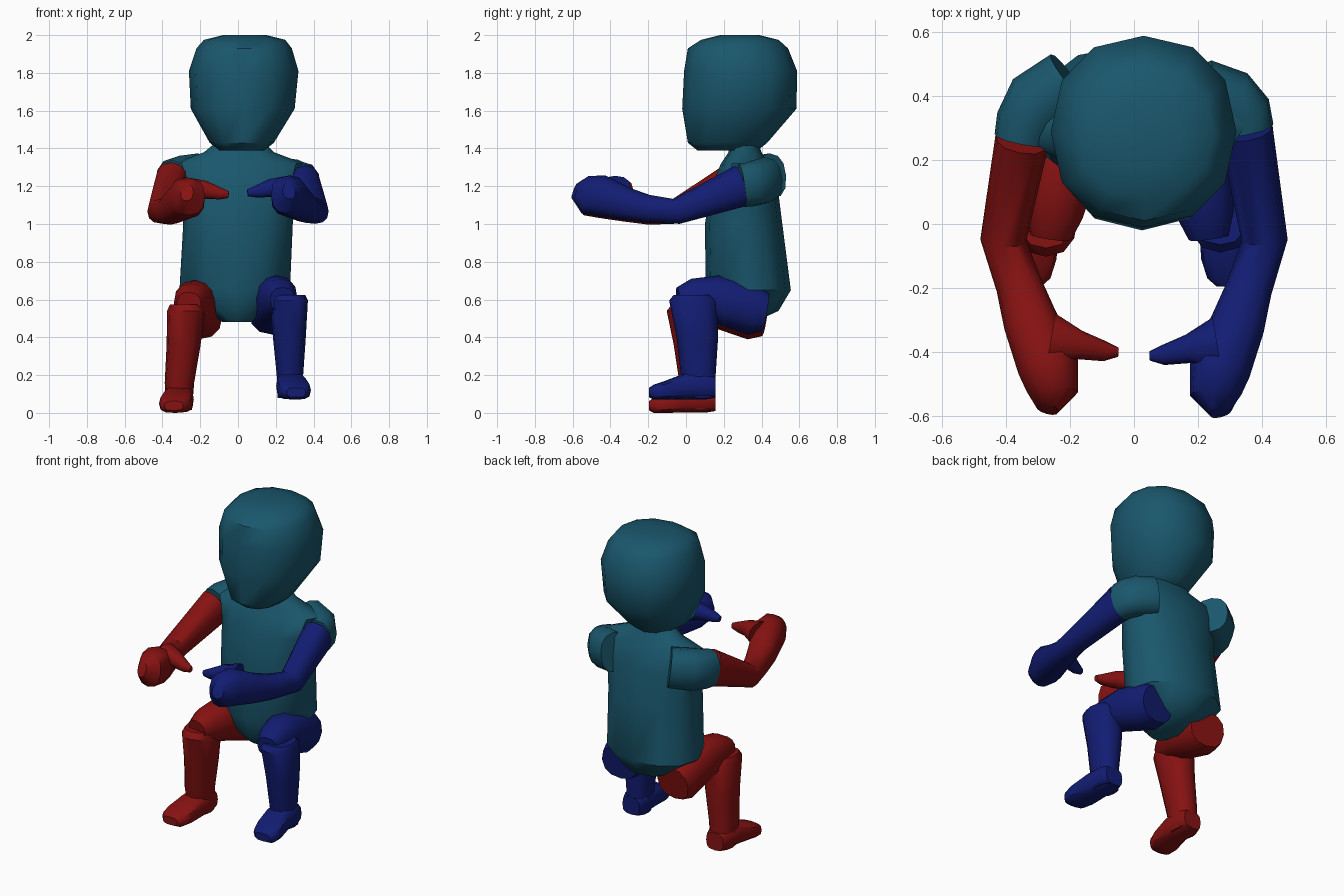
import bpy, bmesh, math
from mathutils import Vector


def material(name, rgb):
    m = bpy.data.materials.new(name)
    m.diffuse_color = (*rgb, 1)
    return m


TEAL = material("teal", (0.010, 0.095, 0.15))
RED = material("red", (0.24, 0.006, 0.006))
BLUE = material("blue", (0.006, 0.012, 0.17))


def loft(name, rings, mat, axis=None, n=12, power=0.85):
    """Skin rings of (x, y, z, half width, half depth); axis fixes the ring normal."""
    bm = bmesh.new()
    pts = [Vector(r[:3]) for r in rings]
    loops = []
    for i, r in enumerate(rings):
        w = Vector(axis) if axis else pts[min(i + 1, len(pts) - 1)] - pts[max(i - 1, 0)]
        w.normalize()
        ref = Vector((0, 1, 0)) if abs(w.z) > 0.9 else Vector((0, 0, 1))
        u = ref.cross(w).normalized()
        v = w.cross(u)
        loop = []
        for k in range(n):
            a = 2 * math.pi * k / n
            c, s = math.cos(a), math.sin(a)
            p = pts[i] + u * r[3] * math.copysign(abs(c) ** power, c)
            p += v * r[4] * math.copysign(abs(s) ** power, s)
            loop.append(bm.verts.new(p))
        loops.append(loop)
    for a, b in zip(loops, loops[1:]):
        for k in range(n):
            j = (k + 1) % n
            bm.faces.new((a[k], a[j], b[j], b[k]))
    bm.faces.new(loops[0])
    bm.faces.new(loops[-1])
    bmesh.ops.recalc_face_normals(bm, faces=bm.faces)
    me = bpy.data.meshes.new(name)
    bm.to_mesh(me)
    bm.free()
    ob = bpy.data.objects.new(name, me)
    bpy.context.collection.objects.link(ob)
    me.materials.append(mat)
    bpy.ops.object.select_all(action='DESELECT')
    ob.select_set(True)
    bpy.context.view_layer.objects.active = ob
    bpy.ops.object.shade_smooth_by_angle(angle=math.radians(40))
    return ob


def stack(name, levels, mat):
    """Upright body from (z, x min, x max, y min, y max) levels."""
    rings = [((a + b) / 2, (c + d) / 2, z, (b - a) / 2, (d - c) / 2)
             for z, a, b, c, d in levels]
    return loft(name, rings, mat, (0, 0, 1), power=0.9)


def place(rings, side, dx=0, dy=0, dz=0):
    return [(side * x + dx, y + dy, z + dz, a, b) for x, y, z, a, b in rings]


# head
stack("head", [
    (1.39, -0.10, 0.14, 0.06, 0.38),
    (1.43, -0.15, 0.19, 0.01, 0.43),
    (1.61, -0.25, 0.30, -0.02, 0.585),
    (1.81, -0.26, 0.32, -0.01, 0.588),
    (1.93, -0.22, 0.285, 0.01, 0.54),
    (1.975, -0.18, 0.25, 0.08, 0.49),
    (2.00, -0.08, 0.15, 0.18, 0.39)], TEAL)

# torso and neck
stack("torso", [
    (0.48, -0.08, 0.07, 0.17, 0.36),
    (0.54, -0.17, 0.15, 0.12, 0.49),
    (0.65, -0.31, 0.275, 0.105, 0.555),
    (1.00, -0.29, 0.29, 0.10, 0.51),
    (1.20, -0.30, 0.31, 0.135, 0.485),
    (1.32, -0.34, 0.35, 0.185, 0.44),
    (1.38, -0.18, 0.19, 0.225, 0.40),
    (1.43, -0.12, 0.14, 0.23, 0.38)], TEAL)

# shoulders, arms and thumbs
forearm = [
    (0.408, -0.05, 1.067, 0.072, 0.068),
    (0.360, -0.20, 1.08, 0.072, 0.074),
    (0.325, -0.31, 1.105, 0.085, 0.086),
    (0.268, -0.45, 1.150, 0.097, 0.110),
    (0.255, -0.535, 1.155, 0.080, 0.100),
    (0.270, -0.588, 1.175, 0.035, 0.045)]
thumb = [
    (0.26, -0.375, 1.19, 0.085, 0.065),
    (0.17, -0.390, 1.19, 0.045, 0.048),
    (0.09, -0.410, 1.17, 0.031, 0.030),
    (0.05, -0.412, 1.165, 0.015, 0.018)]
for tag, s, mat, lift, back in (("left", 1, BLUE, 0, 0), ("right", -1, RED, 0.02, -0.03)):
    top = (0.348, 0.30 + back, 1.205 + lift, 0.085, 0.112)
    loft(tag + "_shoulder", place([
        (0.20, 0.42 - back, 1.235 + lift, 0.10, 0.12),
        (0.30, 0.375, 1.22 + lift, 0.11, 0.122),
        (0.34, 0.34 + back, 1.21 + lift, 0.095, 0.118),
        (0.349, 0.295 + back, 1.203 + lift, 0.088, 0.114)], s), TEAL)
    hand_dz = -0.5 * lift
    loft(tag + "_arm", place([top], s) + place(forearm[:1], s) +
         place(forearm[1:], s, dy=0.01 * (s < 0), dz=hand_dz), mat)
    loft(tag + "_thumb", place(thumb, s, dy=0.012 * (s < 0), dz=hand_dz), mat)

# legs: thigh, shin and foot
thigh = [
    (0.175, 0.42, 0.535, 0.115, 0.105),
    (0.180, 0.36, 0.545, 0.125, 0.135),
    (0.205, 0.15, 0.605, 0.110, 0.125),
    (0.225, 0.03, 0.610, 0.090, 0.100),
    (0.235, -0.04, 0.60, 0.065, 0.065)]
shins = {
    "left": [(0.270, 0.035, 0.625, 0.085, 0.10),
             (0.270, 0.038, 0.595, 0.100, 0.127),
             (0.272, 0.060, 0.40, 0.087, 0.110),
             (0.275, 0.065, 0.20, 0.070, 0.092),
             (0.278, 0.080, 0.08, 0.068, 0.075)],
    "right": [(-0.275, 0.025, 0.575, 0.085, 0.10),
              (-0.275, 0.028, 0.54, 0.100, 0.130),
              (-0.288, 0.045, 0.36, 0.090, 0.110),
              (-0.310, 0.060, 0.16, 0.078, 0.095),
              (-0.312, 0.075, 0.015, 0.068, 0.075)]}
foot = [
    (0.278, 0.155, 0.135, 0.060, 0.055),
    (0.280, 0.11, 0.142, 0.075, 0.070),
    (0.282, 0.00, 0.142, 0.080, 0.070),
    (0.298, -0.11, 0.120, 0.088, 0.050),
    (0.305, -0.17, 0.110, 0.076, 0.040),
    (0.308, -0.195, 0.108, 0.050, 0.025)]
for tag, s, mat in (("left", 1, BLUE), ("right", -1, RED)):
    r = s < 0
    loft(tag + "_thigh", place(thigh, s, dx=-0.025 * r, dz=-0.025 * r), mat)
    loft(tag + "_shin", shins[tag], mat, (0, 0, 1))
    loft(tag + "_foot", place(foot, s, dx=-0.032 * r, dz=-0.07 * r), mat, (0, -1, 0), power=0.65)
